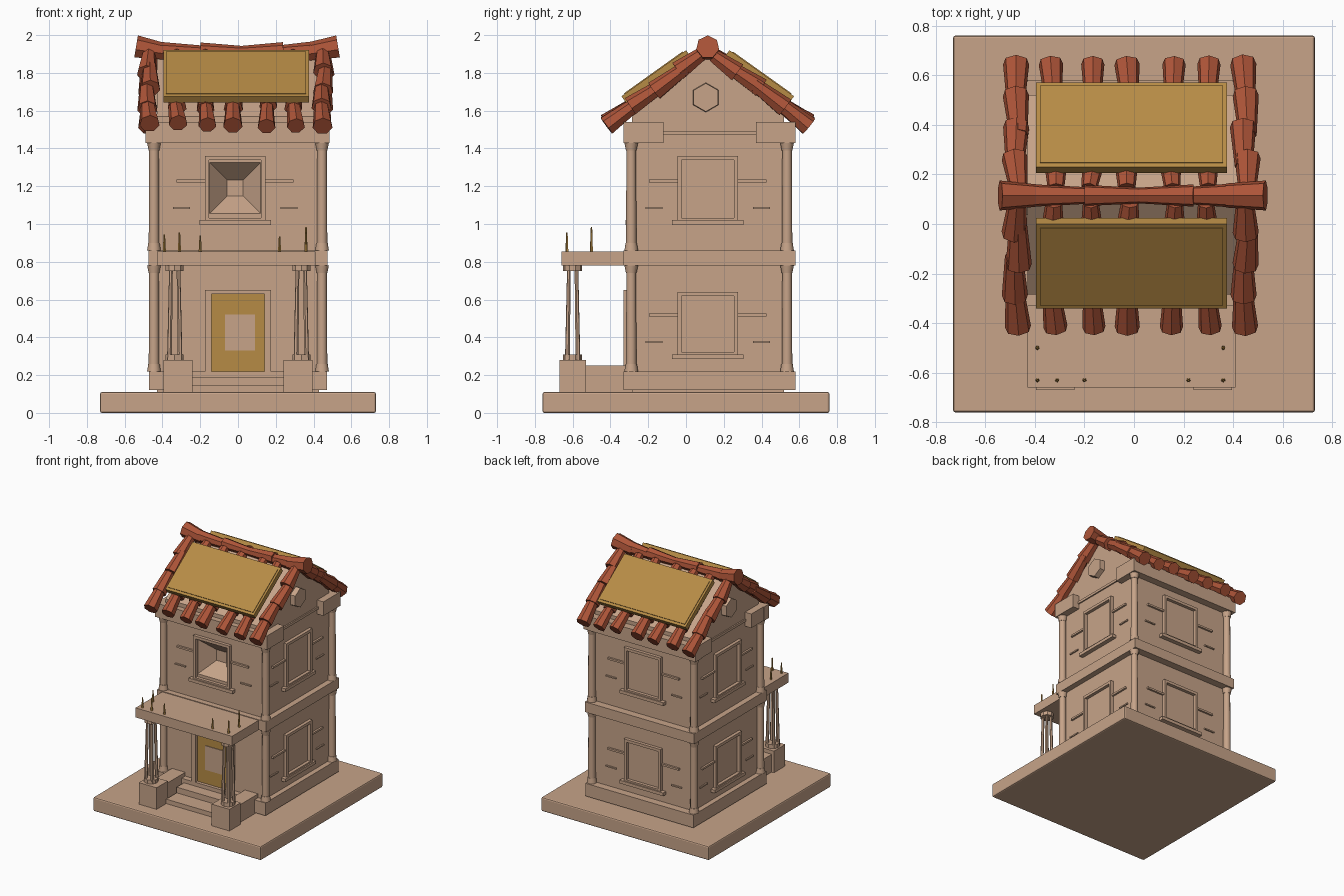
import bpy, bmesh, math, random
from mathutils import Vector, Matrix

random.seed(4)
if "Cube" in bpy.data.objects:
    bpy.data.objects.remove(bpy.data.objects["Cube"])


def material(name, rgb):
    m = bpy.data.materials.new(name)
    m.use_nodes = True
    m.diffuse_color = (*rgb, 1)
    m.node_tree.nodes["Principled BSDF"].inputs["Base Color"].default_value = (*rgb, 1)
    return m


STONE = material("warm stone", (0.57, 0.37, 0.25))
TILE = material("terracotta", (0.42, 0.09, 0.04))
GOLD = material("ochre panel", (0.47, 0.26, 0.06))
RIDGE_Y = 0.115


def finish(name, bm, mat, smooth=False):
    bmesh.ops.recalc_face_normals(bm, faces=bm.faces)
    me = bpy.data.meshes.new(name)
    bm.to_mesh(me)
    bm.free()
    ob = bpy.data.objects.new(name, me)
    bpy.context.collection.objects.link(ob)
    me.materials.append(mat)
    if smooth:
        bpy.ops.object.select_all(action="DESELECT")
        ob.select_set(True)
        bpy.context.view_layer.objects.active = ob
        bpy.ops.object.shade_smooth_by_angle(angle=math.radians(50))
    return ob


def add_box(bm, x, y, z, matrix=Matrix()):
    size = Vector((x[1] - x[0], y[1] - y[0], z[1] - z[0]))
    mid = Vector((sum(x), sum(y), sum(z))) / 2
    bmesh.ops.create_cube(bm, size=1, matrix=matrix @ Matrix.Translation(mid) @ Matrix.Diagonal((*size, 1)))


def box(name, x, y, z, mat=STONE, matrix=Matrix()):
    bm = bmesh.new()
    add_box(bm, x, y, z, matrix)
    return finish(name, bm, mat)


def add_rod(bm, a, b, r1, r2, sides=8):
    a, b = Vector(a), Vector(b)
    turn = (b - a).to_track_quat("Z", "Y").to_matrix().to_4x4()
    bmesh.ops.create_cone(bm, cap_ends=True, segments=sides, radius1=r1, radius2=r2,
                          depth=(b - a).length, matrix=Matrix.Translation((a + b) / 2) @ turn)


def add_frame(bm, w, z0, z1, bar, y, matrix):
    # four bars around an opening
    for s in (-1, 1):
        add_box(bm, sorted((s * w, s * (w - bar))), y, (z0, z1), matrix)
    for a, b in ((z0, z0 + bar), (z1 - bar, z1)):
        add_box(bm, (-w + bar, w - bar), y, (a, b), matrix)


# ground slab
slab = box("ground_slab", (-0.73, 0.73), (-0.76, 0.76), (0, 0.11))
bev = slab.modifiers.new("soft edge", "BEVEL")
bev.width, bev.segments = 0.01, 2

# house body with gable ends
bm = bmesh.new()
outline = [(-0.285, 0.11), (0.52, 0.11), (0.52, 1.57), (RIDGE_Y, 1.88), (-0.285, 1.57)]
face = bm.faces.new([bm.verts.new((-0.43, y, z)) for y, z in outline])
ext = bmesh.ops.extrude_face_region(bm, geom=[face])
bmesh.ops.translate(bm, vec=(0.86, 0, 0), verts=[v for v in ext["geom"] if isinstance(v, bmesh.types.BMVert)])
body = finish("house_body", bm, STONE)

# sloping recess of the front upper window
bm = bmesh.new()
add_rod(bm, (0, 0, -0.03), (0, 0, 0.1), 0.23, 0.06, 4)
bm.transform(Matrix.Translation((-0.015, -0.285, 1.19)) @ Matrix.Rotation(-math.pi / 2, 4, "X")
             @ Matrix.Rotation(math.pi / 4, 4, "Z"))
cutter = finish("window_cutter", bm, STONE)
cutter.hide_render = True
cutter.hide_set(True)
cut = body.modifiers.new("recess", "BOOLEAN")
cut.operation, cut.object, cut.solver = "DIFFERENCE", cutter, "EXACT"

# horizontal bands
box("plinth", (-0.47, 0.47), (-0.33, 0.58), (0.12, 0.22))
box("middle_band", (-0.475, 0.475), (-0.33, 0.58), (0.78, 0.86))
for name, ys in (("front_cornice", (-0.33, -0.27)), ("back_cornice", (0.51, 0.58))):
    box(name, (-0.49, 0.48), ys, (1.43, 1.54))
for s, side in ((-1, "right"), (1, "left")):
    for name, ys in (("front", (-0.33, -0.12)), ("back", (0.37, 0.58))):
        box(f"{side}_{name}_cornice_return", sorted((s * 0.42, s * 0.485)), ys, (1.43, 1.54))
    box(f"{side}_gable_moulding", sorted((s * 0.42, s * 0.44)), (-0.12, 0.37), (1.47, 1.49))
    # hexagonal gable vent
    bm = bmesh.new()
    add_rod(bm, (s * 0.41, RIDGE_Y - 0.01, 1.67), (s * 0.47, RIDGE_Y - 0.01, 1.67), 0.08, 0.075, 6)
    finish(f"{side}_gable_vent", bm, STONE)
    # corner columns with bases and caps
    for y in (-0.29, 0.535):
        bm = bmesh.new()
        for z0, z1 in ((0.22, 0.78), (0.86, 1.43)):
            add_rod(bm, (s * 0.445, y, z0), (s * 0.445, y, z1), 0.028, 0.025, 12)
            add_rod(bm, (s * 0.445, y, z0), (s * 0.445, y, z0 + 0.04), 0.036, 0.03, 12)
            add_rod(bm, (s * 0.445, y, z1 - 0.04), (s * 0.445, y, z1), 0.028, 0.036, 12)
        finish(f"{side}_corner_column", bm, STONE, True)


# windows with sills and masonry joints
def window(name, place, z0, z1, joints=True):
    bm = bmesh.new()
    add_frame(bm, 0.16, z0, z1, 0.022, (-0.025, 0.01), place)
    add_box(bm, (-0.19, 0.19), (-0.035, 0.01), (z0 - 0.015, z0 + 0.01), place)
    if joints:
        for s in (-1, 1):
            add_box(bm, sorted((s * 0.16, s * 0.31)), (-0.015, 0.01), (z0 + 0.21, z0 + 0.225), place)
            add_box(bm, sorted((s * 0.24, s * 0.33)), (-0.01, 0.01), (z0 + 0.07, z0 + 0.08), place)
    finish(name, bm, STONE)


walls = {"right": ((-0.43, RIDGE_Y, 0), -90), "left": ((0.43, RIDGE_Y, 0), 90), "back": ((0, 0.52, 0), 180)}
for name, (pos, deg) in walls.items():
    place = Matrix.Translation(pos) @ Matrix.Rotation(math.radians(deg), 4, "Z")
    window(f"{name}_lower_window", place, 0.3, 0.64)
    window(f"{name}_upper_window", place, 1.01, 1.36)
window("front_upper_window", Matrix.Translation((-0.015, -0.285, 0)), 1.01, 1.36)

# front door
box("door", (-0.14, 0.14), (-0.305, -0.28), (0.18, 0.63), GOLD)
box("door_panel", (-0.07, 0.09), (-0.31, -0.3), (0.33, 0.52))
bm = bmesh.new()
for x in ((-0.175, -0.14), (0.14, 0.175)):
    add_box(bm, x, (-0.33, -0.28), (0.19, 0.65))
add_box(bm, (-0.175, 0.175), (-0.33, -0.28), (0.63, 0.65))
finish("door_frame", bm, STONE)

# porch: steps, low walls, slender columns and balcony floor
box("lower_step", (-0.24, 0.24), (-0.55, -0.28), (0.1, 0.145))
box("upper_step", (-0.24, 0.24), (-0.42, -0.28), (0.14, 0.19))
box("balcony_floor", (-0.43, 0.41), (-0.66, -0.28), (0.78, 0.855))
for s, side in ((-1, "right"), (1, "left")):
    box(f"{side}_porch_pedestal", sorted((s * 0.24, s * 0.395)), (-0.67, -0.53), (0.1, 0.28))
    box(f"{side}_porch_wall", sorted((s * 0.26, s * 0.375)), (-0.54, -0.28), (0.1, 0.25))
    bm = bmesh.new()
    for dx in (-0.028, 0.028):
        for dy in (-0.028, 0.028):
            add_rod(bm, (s * 0.335 + dx, -0.6 + dy, 0.28), (s * 0.335 + dx * 0.7, -0.6 + dy * 0.7, 0.78),
                    0.013, 0.01, 6)
    for z in (0.28, 0.75):
        add_rod(bm, (s * 0.335, -0.6, z), (s * 0.335, -0.6, z + 0.03), 0.05, 0.05, 10)
    finish(f"{side}_porch_column", bm, STONE)

# balcony rail spikes
bm = bmesh.new()
for x, y in ((-0.39, -0.5), (-0.39, -0.63), (-0.31, -0.63), (-0.2, -0.63), (0.22, -0.63), (0.36, -0.63), (0.36, -0.5)):
    add_rod(bm, (x, y, 0.85), (x, y, random.uniform(0.93, 0.99)), 0.009, 0.004, 5)
finish("balcony_spikes", bm, GOLD)

# roof tiles: overlapping tapered rounds down both slopes
columns = [(-0.475, 0.054), (-0.325, 0.05), (-0.17, 0.048), (-0.02, 0.052), (0.155, 0.048), (0.3, 0.048), (0.45, 0.054)]
for s, side in ((-1, "front"), (1, "back")):
    top = Vector((0, RIDGE_Y + s * 0.03, 1.895))
    eave = Vector((0, RIDGE_Y + s * 0.535, 1.525))
    bm = bmesh.new()
    for x, r in columns:
        for i in range(4):
            a = eave.lerp(top, i / 4)
            b = eave.lerp(top, min(1, (i + 1.3) / 4))
            wob = [random.uniform(-0.012, 0.012) for _ in range(4)]
            add_rod(bm, a + Vector((x + wob[0], 0, wob[1])), b + Vector((x + wob[2], 0, wob[3] / 2)),
                    r, r * 0.68, 7)
    finish(f"{side}_roof_tiles", bm, TILE)

    # framed ochre panel lying on the slope
    place = Matrix.Translation((-0.01, RIDGE_Y + s * 0.28, 1.79))
    place = place @ Matrix.Rotation(math.radians(-s * 35.5), 4, "X")
    bm = bmesh.new()
    add_box(bm, (-0.37, 0.37), (-0.19, 0.19), (-0.01, 0.015), place)
    upright = place @ Matrix.Rotation(math.pi / 2, 4, "X")
    add_frame(bm, 0.385, -0.21, 0.21, 0.022, (-0.03, 0.01), upright)
    finish(f"{side}_roof_panel", bm, GOLD)

# ridge tiles, larger at both ends
bm = bmesh.new()
spans = [(-0.54, -0.38, 0.062, 0.045), (-0.4, -0.18, 0.046, 0.034), (-0.2, 0.03, 0.044, 0.032),
         (0.24, 0.01, 0.046, 0.032), (0.4, 0.22, 0.05, 0.036), (0.53, 0.37, 0.062, 0.05)]
for x0, x1, r1, r2 in spans:
    lift = 0.02 if abs(x0) > 0.5 else 0
    add_rod(bm, (x0, RIDGE_Y, 1.917 + lift), (x1, RIDGE_Y, 1.91), r1, r2, 7)
finish("ridge_tiles", bm, TILE)
